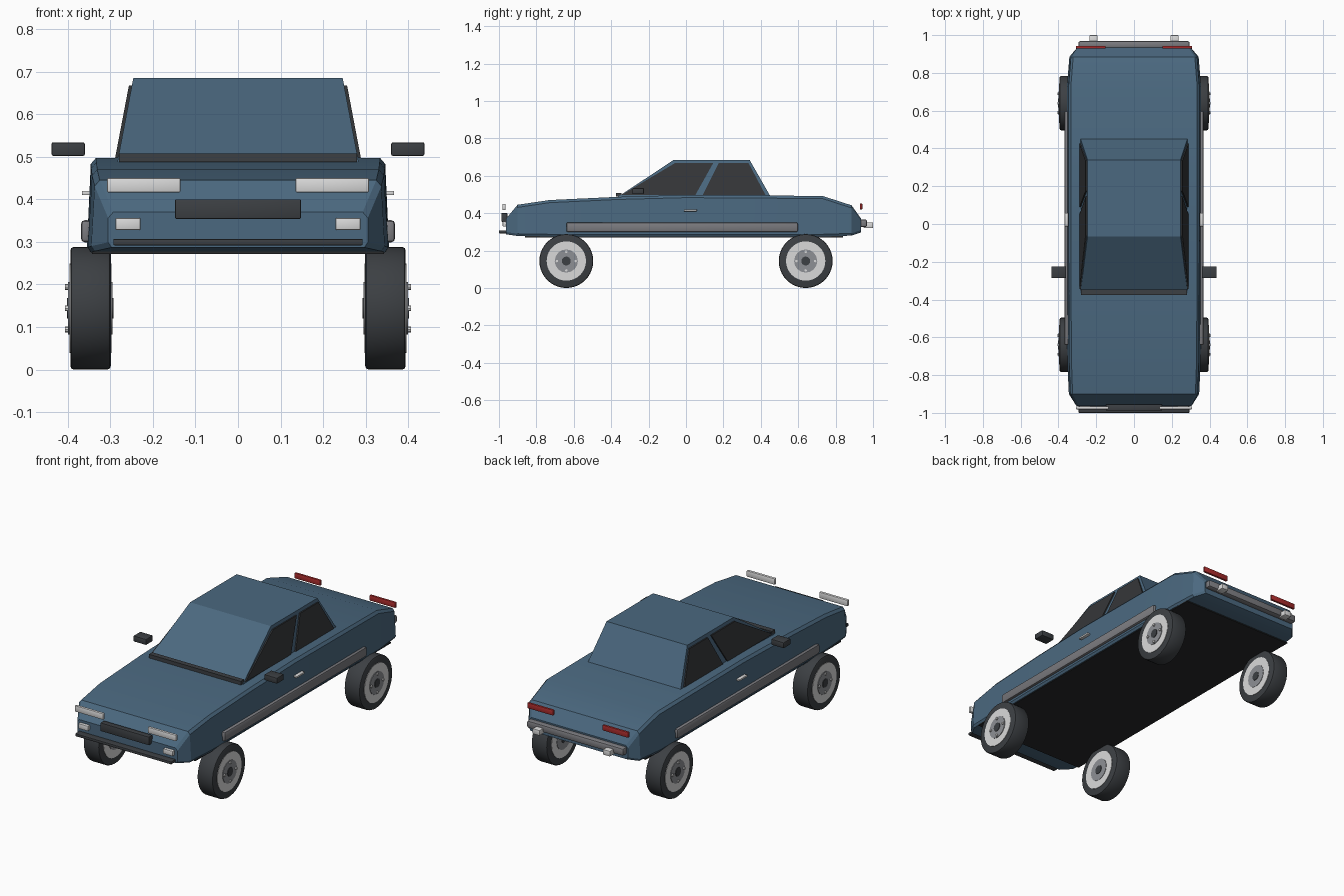
import bpy, bmesh, math
from mathutils import Matrix, Vector

if "Cube" in bpy.data.objects:
    bpy.data.objects.remove(bpy.data.objects["Cube"])


def mat(name, rgb):
    m = bpy.data.materials.new(name)
    m.diffuse_color = (*rgb, 1)
    m.use_nodes = True
    m.node_tree.nodes["Principled BSDF"].inputs["Base Color"].default_value = m.diffuse_color
    return m


BLUE = mat("blue paint", (0.07, 0.14, 0.215))
RUBBER = mat("dark rubber", (0.045, 0.05, 0.056))
GLASS = mat("dark glass", (0.035, 0.037, 0.04))
FLOOR = mat("underside black", (0.02, 0.021, 0.023))
GREY = mat("grey trim", (0.2, 0.2, 0.215))
STEEL = mat("hub grey", (0.27, 0.28, 0.3))
LIGHT = mat("light silver", (0.7, 0.7, 0.7))
RED = mat("red lamp", (0.4, 0.025, 0.025))


def finish(name, bm, material, angle=None):
    bmesh.ops.recalc_face_normals(bm, faces=bm.faces)
    me = bpy.data.meshes.new(name)
    bm.to_mesh(me)
    bm.free()
    ob = bpy.data.objects.new(name, me)
    bpy.context.collection.objects.link(ob)
    me.materials.append(material)
    if angle:
        bpy.ops.object.select_all(action='DESELECT')
        ob.select_set(True)
        bpy.context.view_layer.objects.active = ob
        bpy.ops.object.shade_smooth_by_angle(angle=math.radians(angle))
    return ob


def box(name, lo, hi, material, bevel=0.0):
    lo, hi = Vector(lo), Vector(hi)
    bm = bmesh.new()
    bmesh.ops.create_cube(bm, size=1)
    for v in bm.verts:
        v.co = (lo + hi) / 2 + v.co * (hi - lo)
    if bevel:
        bmesh.ops.bevel(bm, geom=bm.edges[:], offset=bevel, segments=2,
                        profile=0.5, affect='EDGES')
    return finish(name, bm, material, 35 if bevel else None)


def side_box(name, lo, hi, material, bevel=0.0):
    """Box on the right and its mirror image on the left."""
    box("right_" + name, lo, hi, material, bevel)
    box("left_" + name, (-hi[0], *lo[1:]), (-lo[0], *hi[1:]), material, bevel)


def loft(name, rings, material, angle=None):
    bm = bmesh.new()
    rows = [[bm.verts.new(p) for p in r] for r in rings]
    n = len(rows[0])
    for a, b in zip(rows, rows[1:]):
        for i in range(n):
            j = (i + 1) % n
            bm.faces.new((a[i], a[j], b[j], b[i]))
    bm.faces.new(rows[0])
    bm.faces.new(rows[-1])
    return finish(name, bm, material, angle)


def disc(name, x0, x1, r, y, z, material, bevel=0.0, sides=40):
    """Cylinder lying along x, with rounded shoulders."""
    prof = [(x0, r - bevel), (x0 + bevel * .3, r - bevel * .3), (x0 + bevel, r),
            (x1 - bevel, r), (x1 - bevel * .3, r - bevel * .3), (x1, r - bevel)]
    if not bevel:
        prof = [(x0, r), (x1, r)]
    rings = [[(px, y + pr * math.cos(2 * math.pi * k / sides),
               z + pr * math.sin(2 * math.pi * k / sides)) for k in range(sides)]
             for px, pr in prof]
    return loft(name, rings, material, 40)


# body: stations of y, bottom z, top z, bottom half width, top half width
stations = [(-.963, .287, .37, .305, .305), (-.90, .278, .445, .345, .337),
            (-.73, .275, .47, .353, .343), (-.37, .275, .487, .355, .345),
            (0, .275, .497, .355, .346), (.73, .275, .492, .355, .346),
            (.885, .28, .442, .342, .334), (.935, .297, .372, .30, .30)]
rings = []
for y, zb, zt, wb, wt in stations:
    half = [(wb - .008, zb), (wb, zb + .012), (wt, zt - .014), (wt - .012, zt)]
    rings.append([(x, y, z) for x, z in half] + [(-x, y, z) for x, z in reversed(half)])
loft("body", rings, BLUE, 25)

# underside
box("floor_pan", (-.343, -.86, .271), (.343, .84, .277), FLOOR)

# cabin
ZB, ZT, WB, WT = .48, .685, .285, .246
loft("cabin", [
    [(-WB, -.375, ZB), (WB, -.375, ZB), (WB, .457, ZB), (-WB, .457, ZB)],
    [(-WT, -.065, ZT), (WT, -.065, ZT), (WT, .34, ZT), (-WT, .34, ZT)]], BLUE)
box("windscreen_cowl", (-.28, -.375, .488), (.28, -.346, .508), RUBBER)

# side windows: thin plates lying on the sloping cabin sides
panes = {"front_window": [(-.345, .497), (-.06, .667), (.145, .667), (.05, .497)],
         "rear_window": [(.175, .667), (.335, .667), (.425, .497), (.09, .497)]}
for label, pts in panes.items():
    for side, s in (("right_", 1), ("left_", -1)):
        def plate(off):
            return [(s * (WB + (WT - WB) * (z - ZB) / (ZT - ZB) + off), y, z)
                    for y, z in pts]
        loft(side + label, [plate(-.001), plate(.007)], GLASS)

# side fittings
side_box("mirror", (.36, -.286, .502), (.438, -.225, .534), RUBBER, .004)
side_box("sill_trim", (.345, -.64, .299), (.369, .598, .351), GREY, .009)
side_box("door_handle", (.345, -.012, .41), (.367, .058, .42), LIGHT, .002)

# front fittings
side_box("headlight", (.135, -.981, .416), (.308, -.965, .45), LIGHT, .004)
side_box("fog_light", (.229, -.98, .328), (.288, -.955, .356), LIGHT, .003)
box("grille", (-.148, -.987, .354), (.148, -.955, .40), RUBBER, .003)
box("front_bumper", (-.293, -1.0, .292), (.293, -.945, .307), RUBBER, .003)

# rear fittings
side_box("tail_light", (.15, .929, .42), (.308, .943, .451), RED, .004)
box("rear_bumper", (-.295, .93, .325), (.295, .968, .366), GREY, .01)
side_box("exhaust", (.193, .95, .32), (.236, 1.0, .35), LIGHT, .004)

# wheels
WZ = .144
for end, y in (("front", -.64), ("rear", .64)):
    for side, s in (("right", 1), ("left", -1)):
        n = f"{end}_{side}_"

        def part(label, a, b, r, m, bev=0.0, dy=0, dz=0, sides=40):
            x0, x1 = sorted((s * a, s * b))
            disc(n + label, x0, x1, r, y + dy, WZ + dz, m, bev, sides)
        part("tyre", .299, .394, .144, RUBBER, .008)
        part("rim", .297, .396, .105, LIGHT)
        part("wheel_centre", .295, .399, .062, STEEL, sides=16)
        part("hub_cap", .293, .402, .024, RUBBER, sides=16)
        for k in range(4):
            a = k * math.pi / 2
            part(f"lug_{k + 1}", .39, .406, .007, LIGHT, 0,
                 .05 * math.cos(a), .05 * math.sin(a), 8)
